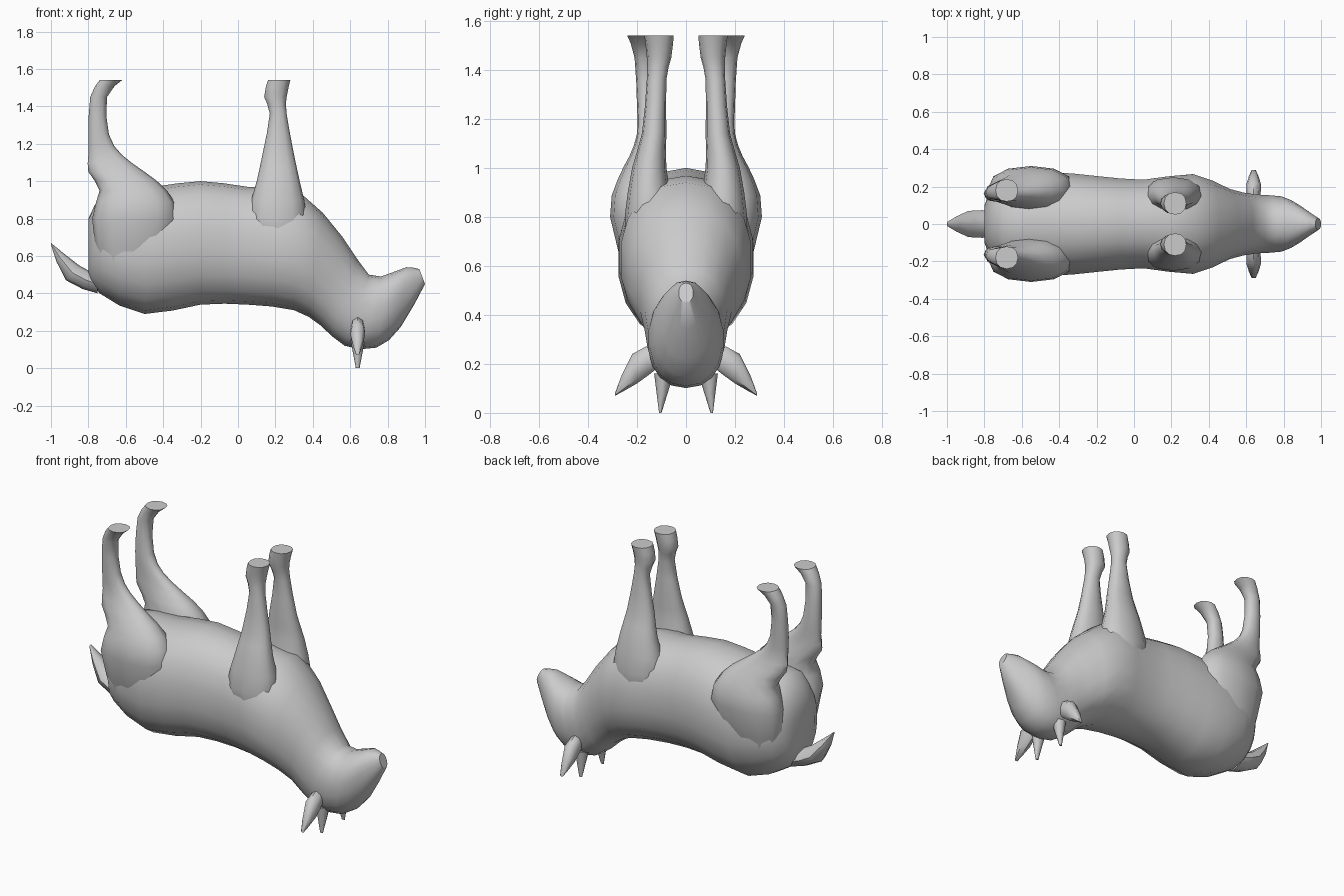
import bpy
import bmesh
import math
from mathutils import Vector

default_cube = bpy.data.objects.get("Cube")
if default_cube:
    bpy.data.objects.remove(default_cube, do_unlink=True)

# One plain grey for the whole animal
GREY = (0.6, 0.6, 0.6, 1)
coat = bpy.data.materials.new("plain_grey")
coat.use_nodes = True
coat.diffuse_color = GREY
coat.node_tree.nodes["Principled BSDF"].inputs["Base Color"].default_value = GREY


def flowing(rings):
    """Add a ring halfway between each neighbouring pair, on a smooth curve."""
    result = [Vector(rings[0])]
    for index in range(len(rings) - 1):
        before = Vector(rings[max(index - 1, 0)])
        start = Vector(rings[index])
        end = Vector(rings[index + 1])
        after = Vector(rings[min(index + 2, len(rings) - 1)])
        bulge = (start - before) + (end - after)
        result += [(start + end) / 2 + bulge / 16, end]
    return result


def soft(value):
    """Make a circle slightly boxy."""
    return math.copysign(abs(value) ** 0.9, value)


def loft(name, rings, sides=8, sideways=False, paired=False):
    """Skin a tube through rounded rings.

    A ring holds two opposite edge points in the side plane, the half width
    across that plane and the centre across it. Sideways parts swap x and y.
    """
    def place(along, height, across):
        if sideways:
            return Vector((across, along, height))
        return Vector((along, across, height))

    bm = bmesh.new()
    loops = []
    for low_u, low_z, high_u, high_z, half, centre in flowing(rings):
        low = place(low_u, low_z, centre)
        high = place(high_u, high_z, centre)
        width = place(0, 0, half)
        loop = []
        for step in range(sides):
            turn = math.tau * step / sides
            spot = (low + high) / 2 + (high - low) / 2 * soft(math.cos(turn))
            loop.append(bm.verts.new(spot + width * soft(math.sin(turn))))
        loops.append(loop)
    for first, second in zip(loops, loops[1:]):
        for step in range(sides):
            after = (step + 1) % sides
            bm.faces.new((first[step], first[after], second[after], second[step]))
    bm.faces.new(loops[0])
    bm.faces.new(loops[-1])
    bmesh.ops.recalc_face_normals(bm, faces=bm.faces)

    mesh = bpy.data.meshes.new(name)
    bm.to_mesh(mesh)
    bm.free()
    mesh.materials.append(coat)
    part = bpy.data.objects.new(name, mesh)
    bpy.context.collection.objects.link(part)
    bpy.ops.object.select_all(action="DESELECT")
    part.select_set(True)
    bpy.context.view_layer.objects.active = part
    bpy.ops.object.shade_smooth_by_angle(angle=math.radians(50))
    if paired:
        modifier = part.modifiers.new("other_side", "MIRROR")
        modifier.use_axis = (sideways, not sideways, False)
        if sideways:
            modifier.use_axis = (False, True, False)


def centred(centre, rings):
    """Give every ring the same centre."""
    return [(*ring, centre) for ring in rings]


def leg(name, rings):
    """Build a pair of legs from level rings: back, front, height, half, centre."""
    level = [(back, z, front, z, half, centre) for back, front, z, half, centre in rings]
    loft(name, level, sides=12, paired=True)


# Trunk, neck and head, from rump to nose
loft("body_and_head", centred(0, [
    (-.8, .5, -.8, .8, .1),
    (-.74, .4, -.7, .95, .23),
    (-.5, .29, -.45, .97, .28),
    (-.2, .34, -.2, 1, .26),
    (.05, .34, .05, .97, .24),
    (.3, .31, .33, .94, .27),
    (.44, .23, .56, .7, .19),
    (.57, .12, .7, .5, .16),
    (.74, .11, .82, .51, .15),
    (.87, .22, .9, .54, .1),
    (1, .45, .97, .53, .03),
]), sides=18)

# Hind legs, from hoof through the hock into the thigh
leg("hind_legs", [
    (-.74, -.62, 1.54, .06, .18),
    (-.79, -.7, 1.45, .04, .17),
    (-.8, -.69, 1.25, .04, .16),
    (-.8, -.62, 1.14, .04, .16),
    (-.8, -.5, 1.05, .06, .17),
    (-.74, -.38, .95, .1, .18),
    (-.78, -.32, .8, .12, .19),
    (-.74, -.4, .5, .1, .13),
])

# Front legs, from hoof through the knee into the shoulder
leg("front_legs", [
    (.16, .28, 1.54, .06, .11),
    (.14, .26, 1.45, .05, .11),
    (.17, .26, 1.36, .04, .12),
    (.13, .3, 1.14, .05, .13),
    (.1, .33, 1, .07, .15),
    (.05, .37, .8, .1, .15),
    (.1, .33, .7, .09, .15),
])

# Leaf shaped tail
loft("tail", centred(0, [
    (-.75, .4, -.75, .5, .07),
    (-.92, .47, -.85, .55, .07),
    (-1, .66, -1, .67, .01),
]))

# Ears spread sideways and tapering to a tip
loft("ears", centred(.64, [
    (.12, .18, .12, .28, .03),
    (.2, .12, .22, .24, .04),
    (.29, .07, .29, .08, .01),
]), sideways=True, paired=True)

# Short pointed horns
loft("horns", centred(.64, [
    (.05, .16, .13, .16, .04),
    (.1, 0, .11, 0, .01),
]), sideways=True, paired=True)
